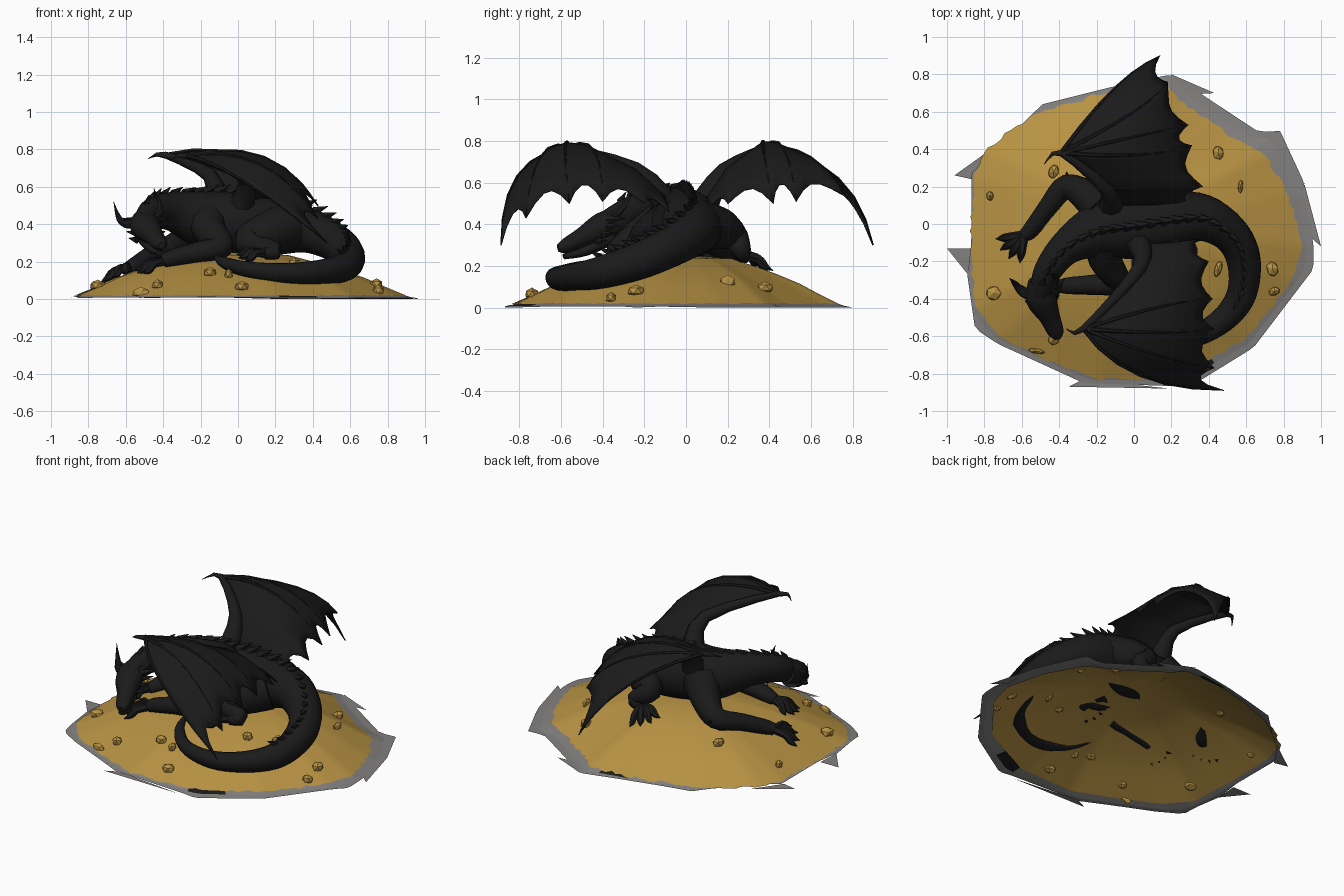
import bpy, bmesh, random
from math import sin, cos, pi, tau, atan2
from mathutils import Vector, Matrix

random.seed(4)
cube = bpy.data.objects.get("Cube")
if cube:
    bpy.data.objects.remove(cube, do_unlink=True)


def material(name, rgb):
    m = bpy.data.materials.new(name)
    m.use_nodes = True
    m.diffuse_color = (*rgb, 1)
    m.node_tree.nodes["Principled BSDF"].inputs["Base Color"].default_value = (*rgb, 1)
    return m


BLACK = material("black_hide", (0.0105, 0.0105, 0.0105))
GOLD = material("gold", (0.475, 0.288, 0.056))
GREY = material("grey_stone", (0.225, 0.22, 0.215))


def finish(bm, name, mat, smooth=50):
    bmesh.ops.recalc_face_normals(bm, faces=bm.faces)
    mesh = bpy.data.meshes.new(name)
    bm.to_mesh(mesh)
    bm.free()
    mesh.materials.append(mat)
    ob = bpy.data.objects.new(name, mesh)
    bpy.context.collection.objects.link(ob)
    if smooth:
        bpy.ops.object.select_all(action="DESELECT")
        ob.select_set(True)
        bpy.context.view_layer.objects.active = ob
        bpy.ops.object.shade_smooth_by_angle(angle=smooth * pi / 180)
    return ob


def spline(points, steps):
    """Smooth path through tuples of any width."""
    out = []
    for i in range(len(points) - 1):
        p = [points[min(max(i + k, 0), len(points) - 1)] for k in (-1, 0, 1, 2)]
        for s in range(steps):
            t = s / steps
            out.append([b + 0.5 * t * (c - a + t * (2*a - 5*b + 4*c - d + t * (3*(b - c) + d - a)))
                        for a, b, c, d in zip(*p)])
    return out + [list(points[-1])]


def tube(bm, points, steps=4, sides=12):
    """Loft ellipses along (x, y, z, half width, half height) stations."""
    path = spline([p if len(p) == 5 else (*p, p[3]) for p in points], steps)
    pos = [Vector(p[:3]) for p in path]
    rings, last, up = [], None, Vector((0, 0, 1))
    for i, p in enumerate(path):
        t = (pos[min(i + 1, len(pos) - 1)] - pos[max(i - 1, 0)]).normalized()
        if last:
            up = last.rotation_difference(t) @ up
        elif abs(t.z) > 0.95:
            up = Vector((1, 0, 0))
        side = t.cross(up).normalized()
        up = side.cross(t)
        last = t
        rings.append([bm.verts.new(pos[i] + side * max(p[3], 0.002) * cos(tau * k / sides)
                                   + up * max(p[4], 0.002) * sin(tau * k / sides)) for k in range(sides)])
    for a, b in zip(rings, rings[1:]):
        for k in range(sides):
            bm.faces.new((a[k], a[k - 1], b[k - 1], b[k]))
    bm.faces.new(rings[0])
    bm.faces.new(rings[-1][::-1])


def spike(bm, base, tip, r):
    tube(bm, [(*base, r), (*tip, 0)], 1, 5)


# Treasure mound on a thin stone edge
gold_edge = [(-.86, .25), (-.8, .4), (-.55, .57), (-.3, .66), (-.1, .71), (.18, .73), (.26, .65), (.5, .48), (.7, .38),
             (.83, .15), (.9, -.12), (.85, -.3), (.6, -.62), (.2, -.82), (-.2, -.83), (-.45, -.73), (-.72, -.6),
             (-.85, -.45), (-.87, -.1)]
stone_edge = [(-.87, .27), (-.49, .64), (-.13, .73), (.2, .8), (.67, .49), (.78, .5), (.91, .22), (.96, -.12),
              (.96, -.24), (.64, -.66), (.3, -.87), (-.27, -.85), (-.73, -.64), (-.85, -.56), (-.89, -.28), (-.87, -.1)]
profile = [(0, .25), (.3, .235), (.55, .175), (.78, .105), (.9, .055), (1, .018), (1.1, .004), (9, .004)]


def radius_at(a, outline):
    d = Vector((cos(a), sin(a)))
    for i, q in enumerate(outline):
        p, q = Vector(outline[i - 1]), Vector(q)
        if p.cross(d) <= 0 <= q.cross(d) and p.dot(d) > 0:
            return p.cross(q) / d.cross(q - p)
    return 0.87


def ground(x, y):
    f = Vector((x, y)).length / radius_at(atan2(y, x), gold_edge)
    for (a, za), (b, zb) in zip(profile, profile[1:]):
        if f <= b:
            return za + (zb - za) * (f - a) / (b - a)


def polar_sheet(radii, drop, n=144):
    """Sheet of rings on the slope, one radius function of the angle per ring."""
    bm = bmesh.new()
    rings = []
    for radius in radii:
        polar = [(radius(tau * k / n), tau * k / n) for k in range(n)]
        spots = [(r * cos(a), r * sin(a)) for r, a in polar]
        rings.append([bm.verts.new((x, y, max(ground(x, y) - drop, 0))) for x, y in spots])
    for a, b in zip(rings, rings[1:]):
        for k in range(n):
            bm.faces.new((a[k - 1], b[k - 1], b[k], a[k]))
    bmesh.ops.remove_doubles(bm, verts=bm.verts, dist=0.0005)
    return bm


bm = polar_sheet([lambda a, f=f: radius_at(a, gold_edge) * f + random.uniform(-.012, .012) * (f == 1)
                  for f in (0, .15, .3, .45, .6, .75, .88, 1)], 0)
finish(bm, "treasure_mound", GOLD)
bm = polar_sheet([lambda a, t=t: radius_at(a, gold_edge) * .97 * (1 - t) + radius_at(a, stone_edge) * t
                  for t in (0, .6, 1)], .004)
for spur in ([(-.87, .24), (-.96, .26), (-.75, .41)], [(-.87, -.13), (-1, -.13), (-.88, -.28)],
             [(.2, .8), (.43, .7), (.25, .69)], [(.92, -.05), (1, -.12), (.91, .22)],
             [(-.27, -.83), (-.35, -.87), (.19, -.88)]):
    bm.faces.new([bm.verts.new((*p, 0.002)) for p in spur])
stone = finish(bm, "stone_edge", GREY, 0)

# Scorched patches of the edge below the wing tips
stone.data.materials.append(BLACK)
for face in stone.data.polygons:
    x, y, z = face.center
    inner = Vector((x, y)).length < radius_at(atan2(y, x), stone_edge) * .97
    if inner and min(abs(atan2(y, x) - a) for a in (-1.19, 1.56)) < .14:
        face.material_index = 1

# Gold nuggets lying on the mound
bm = bmesh.new()
for x, y, sx, sy in [(-.77, .15, .022, .028), (-.75, -.37, .045, .042), (-.43, .28, .03, .042), (.45, .38, .032, .042),
                     (.57, .2, .015, .04), (.74, -.24, .035, .045), (.45, -.24, .022, .05), (-.43, -.62, .033, .03),
                     (-.52, -.68, .05, .015), (.02, -.74, .042, .035), (-.15, -.57, .038, .03), (-.05, -.6, .025, .03),
                     (.3, -.33, .035, .03), (.75, -.36, .035, .025)]:
    made = bmesh.ops.create_icosphere(bm, subdivisions=1, radius=1)["verts"]
    bmesh.ops.transform(bm, verts=made, matrix=Matrix.Translation((x, y, ground(x, y) + .01))
                        @ Matrix.Rotation(random.uniform(-.4, .4), 4, "Z") @ Matrix.Diagonal((sx, sy, .03, 1)))
finish(bm, "gold_nuggets", GOLD, 0)

# Neck, trunk and curled tail
spine = [(-.50, -.37, .40, .06, .07), (-.46, -.25, .455, .075, .085), (-.36, -.125, .47, .095, .105),
         (-.2, -.04, .43, .145, .15), (0, -.01, .405, .175, .165), (.2, .02, .39, .16, .155), (.38, .03, .365, .125, .12),
         (.53, -.07, .295, .1, .1), (.59, -.22, .225, .09, .09), (.565, -.4, .17, .077, .08), (.44, -.54, .145, .063, .067),
         (.25, -.62, .138, .052, .056), (.05, -.6, .158, .04, .045), (-.08, -.48, .197, .028, .03), (-.13, -.31, .235, 0, 0)]
bm = bmesh.new()
tube(bm, spine, 5, 16)
finish(bm, "body_and_tail", BLACK)

# Spines along the back
bm = bmesh.new()
line = spline(spine, 3)
for c, n in zip(line[2:28], line[3:]):
    w, h = c[3:]
    c = Vector(c[:3])
    t = (Vector(n[:3]) - c).normalized()
    up = t.cross(Vector((0, 0, 1))).normalized().cross(t)
    size = 0.35 * h + 0.02
    spike(bm, c + up * h * .92, c + up * (h + size * .6) + t * size, size * .4)
finish(bm, "back_spines", BLACK, 30)

# Head, jaw, horns and frill
bm = bmesh.new()
tube(bm, [(-.505, -.3, .42, .06, .068), (-.495, -.4, .385, .083, .072), (-.45, -.5, .335, .056, .048),
          (-.418, -.58, .295, .043, .035), (-.41, -.615, .285, .018, .018)])
tube(bm, [(-.5, -.36, .345, .058, .045), (-.455, -.48, .275, .045, .027), (-.42, -.585, .245, .022, .014)])
finish(bm, "head", BLACK)
bm = bmesh.new()
tube(bm, [(-.53, -.38, .42, .028), (-.59, -.37, .40, .024), (-.635, -.32, .43, .016), (-.665, -.29, .52, 0)], 4, 8)
tube(bm, [(-.46, -.36, .43, .028), (-.425, -.32, .46, .024), (-.42, -.28, .51, .016), (-.45, -.27, .59, 0)], 4, 8)
for k in range(4):
    z = .42 - .035 * k
    spike(bm, (-.54, -.38 - .02 * k, z), (-.62 + .012 * k, -.32 - .03 * k, z + .01), .022)
    spike(bm, (-.44, -.37 - .02 * k, z), (-.37 - .01 * k, -.29 - .03 * k, z + .01), .022)
finish(bm, "horns_and_frill", BLACK, 40)


# Legs with clawed feet
def leg(name, stations, heading, elbow=None):
    bm = bmesh.new()
    tube(bm, stations, 4, 10)
    if elbow:
        spike(bm, stations[2][:3], elbow, .04)
    palm = Vector(stations[-1][:3])
    for a in (-.65, -.22, .22, .65):
        d = Matrix.Rotation(a, 3, "Z") @ Vector((*heading, 0)).normalized()
        tip = palm + d * .15
        tip.z = ground(tip.x, tip.y) + .012
        knuckle = palm.lerp(tip, .5) + Vector((0, 0, .02))
        tube(bm, [(*palm, .026), (*knuckle, .024), (*palm.lerp(tip, .75), .019), (*tip, 0)], 3, 6)
    finish(bm, name, BLACK)


leg("front_right_leg", [(-.16, .06, .42, .12), (-.24, .14, .34, .09), (-.36, .20, .275, .066), (-.46, .09, .235, .052),
                        (-.55, -.03, .18, .045), (-.59, -.06, .165, .035)], (-.7, -.7), (-.36, .28, .28))
leg("front_left_leg", [(-.16, -.08, .43, .11), (-.15, -.2, .36, .09), (-.09, -.31, .28, .066), (-.22, -.325, .25, .055),
                       (-.35, -.33, .22, .046), (-.4, -.335, .2, .035)], (-1, -.15), (-.02, -.34, .28))
leg("back_right_leg", [(.26, .06, .40, .12), (.17, .17, .375, .1), (.1, .23, .34, .07),
                       (.18, .265, .28, .048), (.13, .27, .25, .038)], (-.5, .5))
leg("back_left_leg", [(.26, -.06, .39, .13), (.14, -.15, .345, .115), (.05, -.22, .3, .075),
                      (.2, -.26, .26, .048), (.14, -.28, .245, .038)], (-1, -.2))


# Wings: scalloped skin stretched over finger bones
def arc(a, mid, b):
    a, mid, b = Vector(a), Vector(mid), Vector(b)
    ctrl = 2 * mid - (a + b) / 2
    return lambda s: a * (1 - s) ** 2 + ctrl * 2 * s * (1 - s) + b * s * s


def wing(name, hook, wrist, elbow, shoulder, fingers, inner, root):
    rays = [arc(wrist, *f) for f in fingers] + [arc(elbow, *inner), arc(shoulder, *root)]
    rows, across = 8, 5
    bm = bmesh.new()
    for f, g in zip(rays, rays[1:]):
        grid = [[bm.verts.new(f(s / rows * k).lerp(g(s / rows * k), t)) for s in range(rows + 1)]
                for t in [j / across for j in range(across + 1)] for k in [1 - .13 * sin(pi * t)]]
        for c, d in zip(grid, grid[1:]):
            for s in range(rows):
                bm.faces.new((c[s], c[s + 1], d[s + 1], d[s]))
    bmesh.ops.remove_doubles(bm, verts=bm.verts, dist=0.0005)
    bmesh.ops.dissolve_degenerate(bm, edges=bm.edges, dist=0.0005)
    skin = finish(bm, name + "_skin", BLACK)
    skin.modifiers.new("thickness", "SOLIDIFY").thickness = 0.006
    bm = bmesh.new()
    for ray in rays[:len(fingers)]:
        tube(bm, [(*ray(s / 6), .013 * (1 - s / 6)) for s in range(7)], 1, 6)
    tube(bm, [(*shoulder, .07), (*elbow, .04), (*wrist, .018), (*hook, 0)], 3, 8)
    finish(bm, name + "_bones", BLACK)


wing("right_wing", (-.48, .32, .75), (-.39, .38, .77), (-.15, .19, .66), (-.12, .09, .5),
     [((-.1, .73, .62), (.14, .9, .3)), ((0, .6, .72), (.18, .76, .54)),
      ((.02, .47, .76), (.29, .53, .51)), ((.02, .37, .762), (.31, .42, .5))],
     ((.12, .2, .65), (.37, .2, .5)), ((.08, .1, .53), (.3, .1, .47)))
wing("left_wing", (-.36, -.56, .745), (-.27, -.56, .765), (.03, -.24, .66), (.02, -.1, .5),
     [((.03, -.81, .63), (.48, -.89, .3)), ((.12, -.7, .72), (.43, -.77, .43)),
      ((.14, -.58, .76), (.43, -.56, .5)), ((.15, -.44, .75), (.42, -.4, .51))],
     ((.22, -.23, .64), (.40, -.2, .5)), ((.16, -.1, .54), (.34, -.08, .46)))
